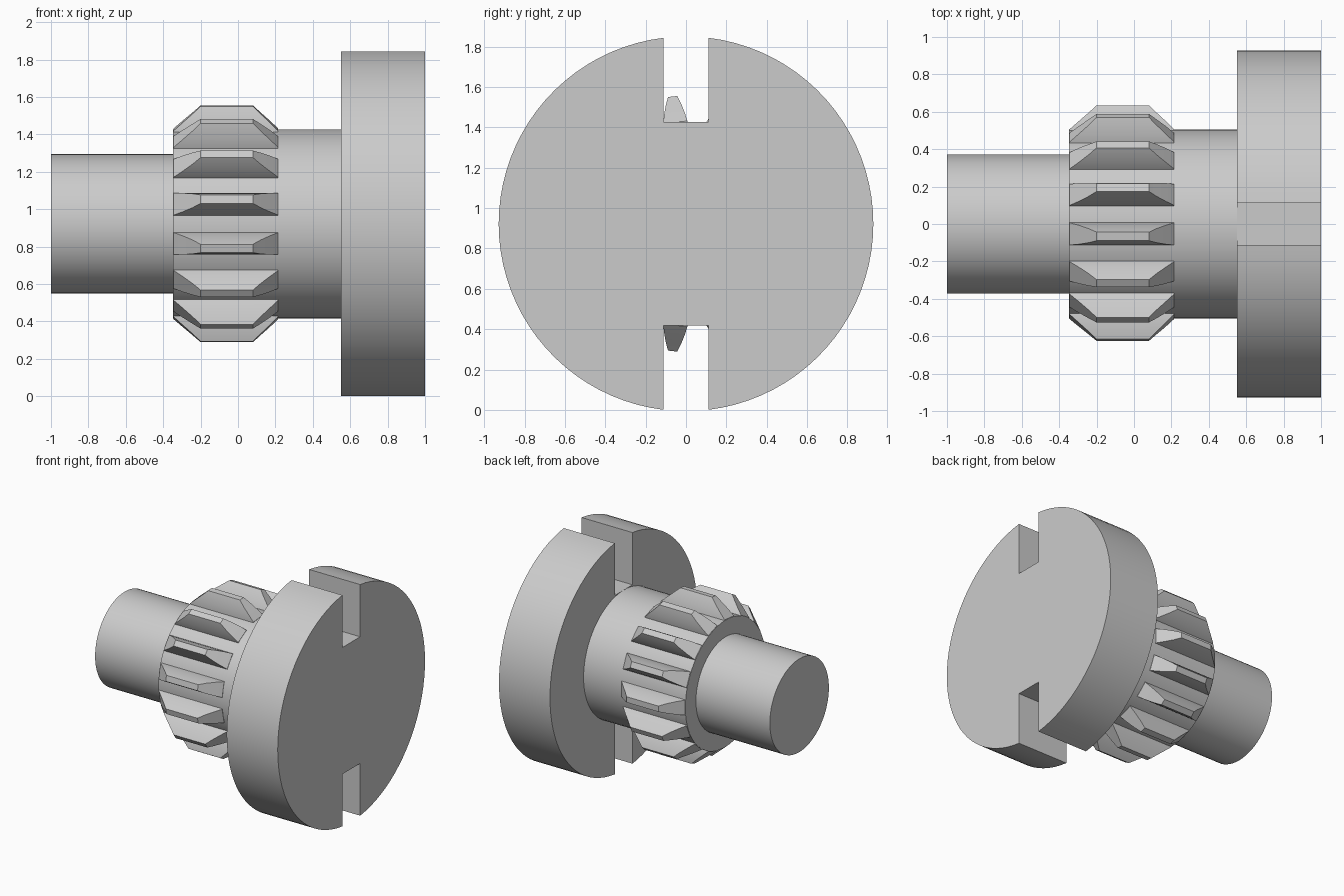
import bpy
import bmesh
from math import radians, pi, sin, cos, asin, sqrt
from mathutils import Matrix, Vector

cube = bpy.data.objects.get("Cube")
if cube:
    bpy.data.objects.remove(cube, do_unlink=True)

AXIS_Z = 0.922
FLANGE_R = 0.928
HUB_R = 0.505
SLOT = 0.111          # half width of the flange slots
TEETH = 15

metal = bpy.data.materials.new("plain grey")
metal.use_nodes = True
grey = (0.6, 0.6, 0.6, 1)
metal.diffuse_color = grey
metal.node_tree.nodes["Principled BSDF"].inputs["Base Color"].default_value = grey


def finish(name, bm):
    """Turn a bmesh into a smooth-shaded object placed on the shaft axis."""
    bmesh.ops.recalc_face_normals(bm, faces=bm.faces)
    mesh = bpy.data.meshes.new(name)
    bm.to_mesh(mesh)
    bm.free()
    mesh.materials.append(metal)
    obj = bpy.data.objects.new(name, mesh)
    obj.location.z = AXIS_Z
    bpy.context.collection.objects.link(obj)
    bpy.ops.object.select_all(action='DESELECT')
    obj.select_set(True)
    bpy.context.view_layer.objects.active = obj
    bpy.ops.object.shade_smooth_by_angle(angle=radians(30))
    return obj


def extrude_outline(name, outline, x0, x1):
    """Extrude a closed (y, z) outline along x."""
    bm = bmesh.new()
    face = bm.faces.new([bm.verts.new((x0, y, z)) for y, z in outline])
    new = bmesh.ops.extrude_face_region(bm, geom=[face])["geom"]
    verts = [v for v in new if isinstance(v, bmesh.types.BMVert)]
    bmesh.ops.translate(bm, verts=verts, vec=(x1 - x0, 0, 0))
    return finish(name, bm)


def arc(radius, start, end, steps):
    return [(radius * cos(start + (end - start) * i / steps),
             radius * sin(start + (end - start) * i / steps))
            for i in range(steps + 1)]


# Shaft and hub
extrude_outline("shaft", arc(0.372, 0, 2 * pi, 64)[:-1], -1, -0.34)
extrude_outline("hub", arc(HUB_R, 0, 2 * pi, 64)[:-1], -0.348, 0.56)

# Flange disc with a slot at the top and the bottom
edge = pi / 2 - asin(SLOT / FLANGE_R)
half = arc(FLANGE_R, -edge, edge, 40) + [(SLOT, HUB_R), (-SLOT, HUB_R)]
extrude_outline("slotted_flange", half + [(-y, -z) for y, z in half], 0.55, 1)

# Gear teeth: stacked rectangles (radius, half width, start x, end x)
levels = [(0.48, 0.062, -0.345, 0.215),
          (0.506, 0.06, -0.345, 0.215),
          (0.55, 0.051, -0.295, 0.17),
          (0.595, 0.038, -0.243, 0.121),
          (0.634, 0.023, -0.2, 0.08)]
bm = bmesh.new()
for n in range(TEETH):
    turn = Matrix.Rotation(2 * pi * n / TEETH, 4, 'X')
    rings = []
    for r, w, x0, x1 in levels:
        corners = [(x0, r, -w), (x1, r, -w), (x1, r, w), (x0, r, w)]
        rings.append([bm.verts.new(turn @ Vector(c)) for c in corners])
    bm.faces.new(rings[0])
    bm.faces.new(rings[-1])
    for low, high in zip(rings, rings[1:]):
        for i in range(4):
            j = (i + 1) % 4
            bm.faces.new((low[i], low[j], high[j], high[i]))
finish("gear_teeth", bm)
